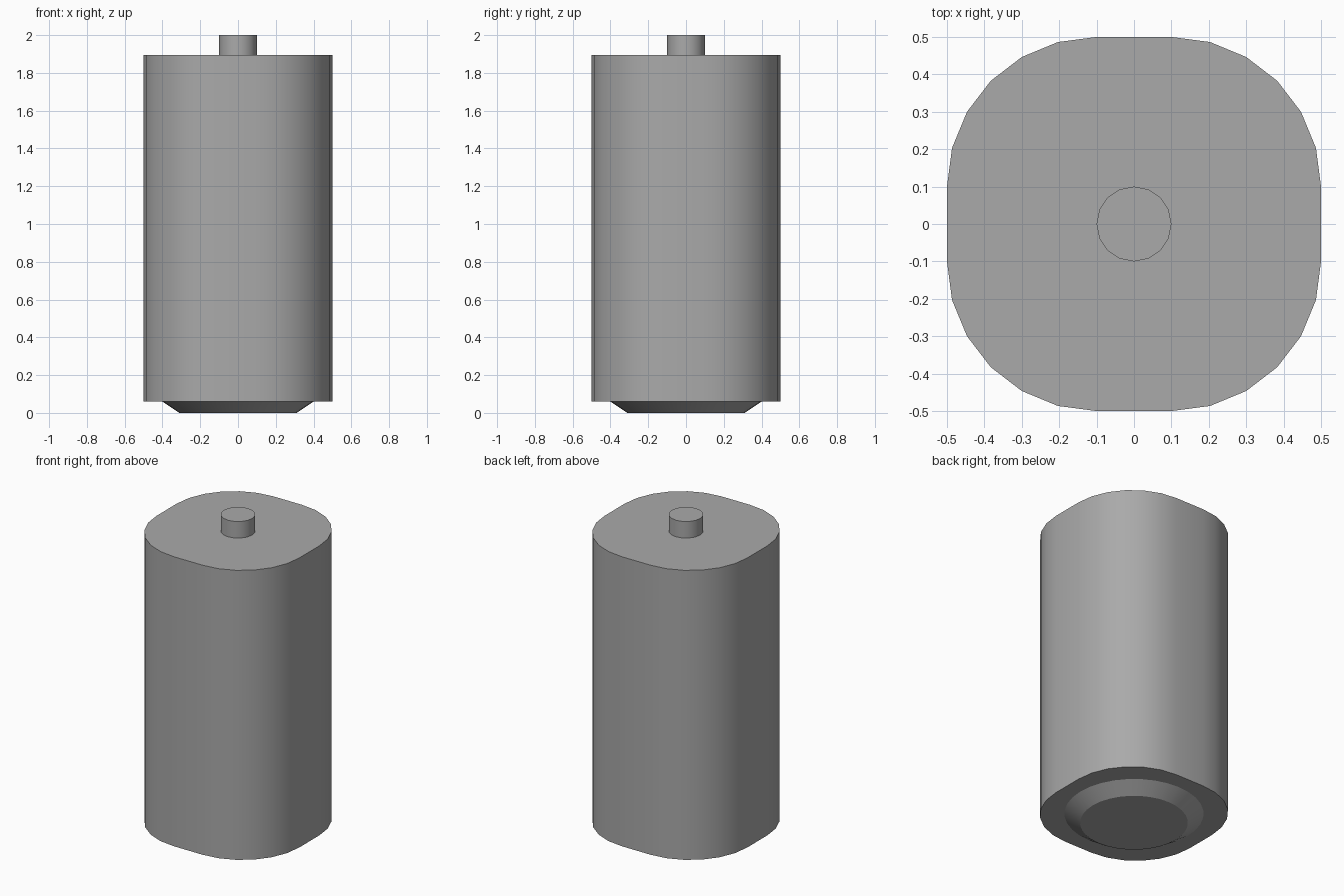
import bpy
import bmesh
import math

cube = bpy.data.objects.get("Cube")
if cube:
    bpy.data.objects.remove(cube, do_unlink=True)

BODY_BOTTOM, BODY_TOP, TOP = 0.06, 1.895, 2.0

# Single grey finish
grey = bpy.data.materials.new("mid_grey")
grey.use_nodes = True
colour = (0.4, 0.4, 0.4, 1.0)
grey.diffuse_color = colour
grey.node_tree.nodes["Principled BSDF"].inputs["Base Color"].default_value = colour


def finish(obj, name):
    """Name, colour and smooth a part, keeping its rims sharp."""
    obj.name = obj.data.name = name
    obj.data.materials.clear()
    obj.data.materials.append(grey)
    bpy.ops.object.select_all(action="DESELECT")
    obj.select_set(True)
    bpy.context.view_layer.objects.active = obj
    bpy.ops.object.shade_smooth_by_angle(angle=math.radians(30))


def round_part(name, r_bottom, r_top, z0, z1, sides):
    bpy.ops.mesh.primitive_cone_add(
        vertices=sides, radius1=r_bottom, radius2=r_top,
        depth=z1 - z0, location=(0, 0, (z0 + z1) / 2))
    finish(bpy.context.object, name)


# Main body: square column with broadly rounded upright corners
bpy.ops.mesh.primitive_cube_add(size=1, location=(0, 0, (BODY_BOTTOM + BODY_TOP) / 2))
body = bpy.context.object
bm = bmesh.new()
bm.from_mesh(body.data)
for v in bm.verts:
    v.co.z *= BODY_TOP - BODY_BOTTOM
uprights = [e for e in bm.edges if abs(e.verts[0].co.z - e.verts[1].co.z) > 0.1]
bmesh.ops.bevel(bm, geom=uprights, offset=0.4, segments=6, profile=0.5, affect="EDGES")
bm.to_mesh(body.data)
bm.free()
finish(body, "body")

# Tapered foot underneath and short pin on top
round_part("tapered_foot", 0.31, 0.4, 0, BODY_BOTTOM, 32)
round_part("top_pin", 0.1, 0.1, BODY_TOP, TOP, 16)
